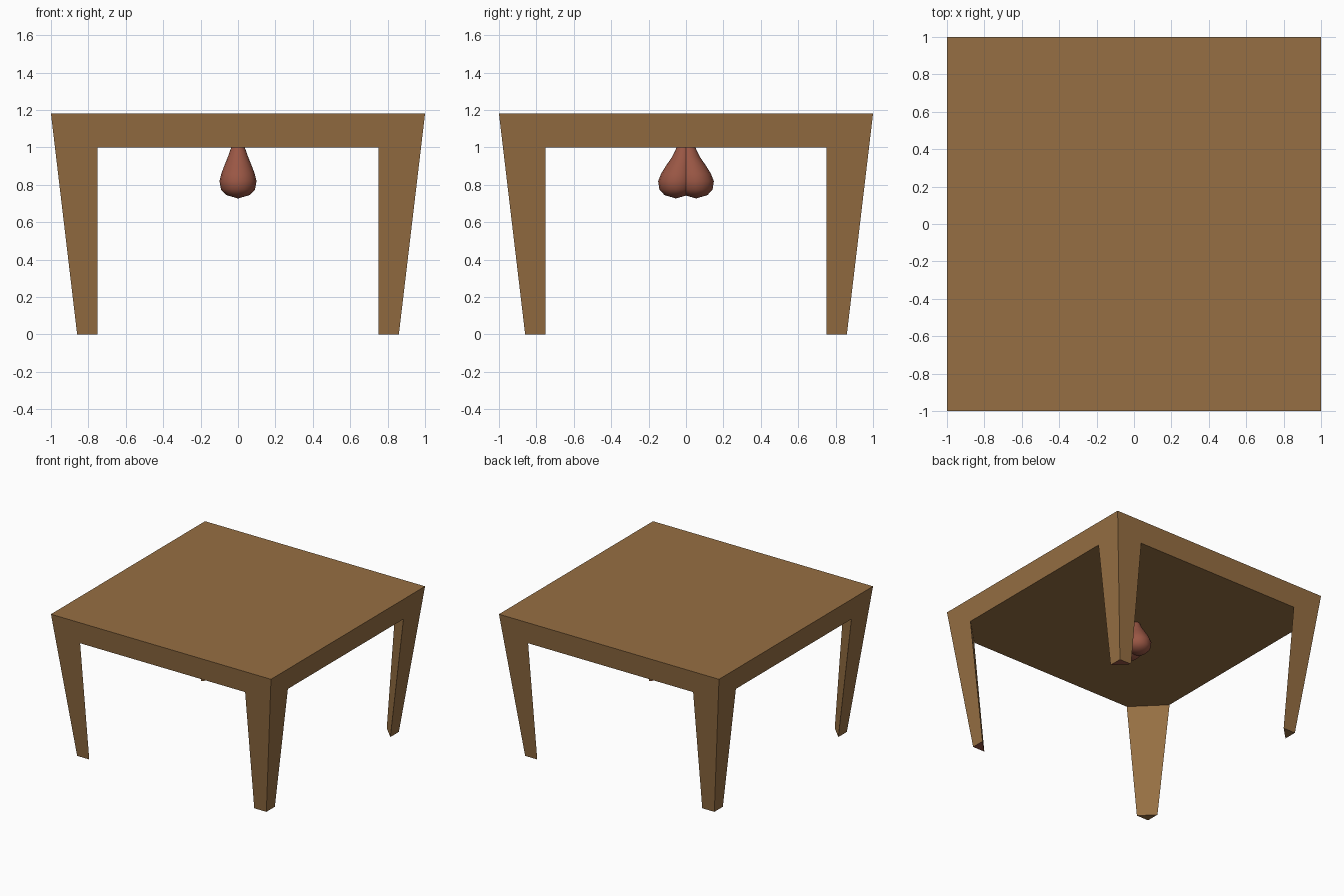
import bpy, bmesh
from math import sin, cos, pi

cube = bpy.data.objects.get("Cube")
if cube:
    bpy.data.objects.remove(cube, do_unlink=True)

TOP, UNDER, FOOT, INNER = 1.18, 1.0, 0.86, 0.75


def material(name, rgb):
    m = bpy.data.materials.new(name)
    m.use_nodes = True
    m.diffuse_color = (*rgb, 1)
    m.node_tree.nodes["Principled BSDF"].inputs["Base Color"].default_value = (*rgb, 1)
    return m


wood = material("brown wood", (0.305, 0.159, 0.056))
red = material("reddish brown", (0.32, 0.094, 0.058))


def finish(name, bm, mats):
    bmesh.ops.recalc_face_normals(bm, faces=bm.faces)
    mesh = bpy.data.meshes.new(name)
    bm.to_mesh(mesh)
    bm.free()
    for m in mats:
        mesh.materials.append(m)
    obj = bpy.data.objects.new(name, mesh)
    bpy.context.collection.objects.link(obj)
    return obj


def outer(z):
    """Half width of the tapering outside at height z."""
    return FOOT + (1 - FOOT) * z / TOP


# Table: tapered slab flowing into four triangular corner legs
bm = bmesh.new()
corners = [(-1, -1), (1, -1), (1, 1), (-1, 1)]
legs = []
for sx, sy in corners:
    def at(x, y, z):
        return bm.verts.new((sx * x, sy * y, z))
    w = outer(UNDER)
    legs.append({
        "top": at(1, 1, TOP), "foot": at(FOOT, FOOT, 0),
        "foot_x": at(INNER, FOOT, 0), "foot_y": at(FOOT, INNER, 0),
        "under_x": at(INNER, w, UNDER), "under_y": at(w, INNER, UNDER)})

bm.faces.new([leg["top"] for leg in legs])
underside = []
inner_faces = []
for i, leg in enumerate(legs):
    nxt = legs[(i + 1) % 4]
    u, v = ("x", "y") if i % 2 == 0 else ("y", "x")
    # arch-shaped outer side between this leg and the next
    bm.faces.new([leg["top"], leg["foot"], leg["foot_" + u], leg["under_" + u],
                  nxt["under_" + u], nxt["foot_" + u], nxt["foot"], nxt["top"]])
    underside += [leg["under_" + v], leg["under_" + u]]
    # diagonal inner face and triangular foot
    inner_faces.append(bm.faces.new([leg["foot_x"], leg["foot_y"],
                                     leg["under_y"], leg["under_x"]]))
    sole = bm.faces.new([leg["foot"], leg["foot_x"], leg["foot_y"]])
    sole.material_index = 1 if corners[i][0] > 0 else 0
bm.faces.new(underside)

# Small red sliver at the bottom of the front left leg
leg, face = legs[1], inner_faces[1]
edge = bm.edges.get((leg["foot_x"], leg["under_x"]))
_, mid = bmesh.utils.edge_split(edge, leg["foot_x"], 0.055)
bmesh.utils.face_split(face, mid, leg["foot_y"])
for f in mid.link_faces:
    if len(f.verts) == 3:
        f.material_index = 1
finish("table", bm, [wood, red])

# Hanging pouch: two leaning teardrops, as (height, radius, sideways offset)
PROFILE = [(1.0, 0.036, 0.014), (0.95, 0.054, 0.020), (0.90, 0.074, 0.034),
           (0.86, 0.089, 0.044), (0.82, 0.099, 0.050), (0.775, 0.091, 0.051),
           (0.745, 0.062, 0.053)]
SIDES = 16
for name, side in (("pouch_front", -1), ("pouch_back", 1)):
    bm = bmesh.new()
    rings = [[bm.verts.new((r * cos(2 * pi * k / SIDES),
                            side * off + r * sin(2 * pi * k / SIDES), z))
              for k in range(SIDES)] for z, r, off in PROFILE]
    for a, b in zip(rings, rings[1:]):
        for k in range(SIDES):
            n = (k + 1) % SIDES
            bm.faces.new([a[k], a[n], b[n], b[k]])
    tip = bm.verts.new((0, side * 0.054, 0.727))
    for k in range(SIDES):
        bm.faces.new([rings[-1][k], rings[-1][(k + 1) % SIDES], tip])
    bm.faces.new(rings[0])
    for f in bm.faces:
        f.smooth = len(f.verts) < SIDES
    finish(name, bm, [red])
